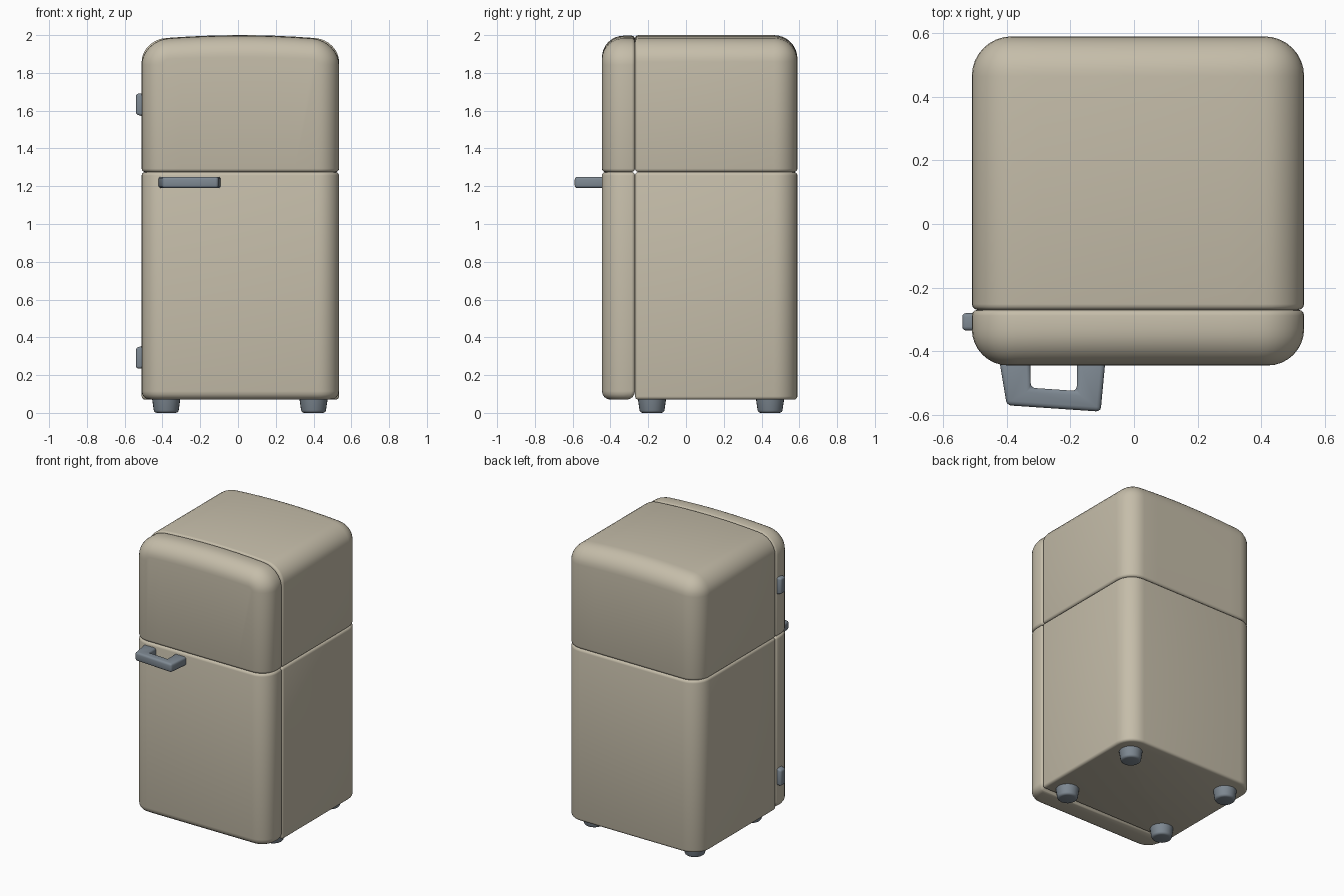
import bpy, bmesh, math
from mathutils import Vector

old = bpy.data.objects.get("Cube")
if old:
    bpy.data.objects.remove(old, do_unlink=True)


def material(name, rgb):
    m = bpy.data.materials.new(name)
    m.use_nodes = True
    m.diffuse_color = (*rgb, 1)
    m.node_tree.nodes["Principled BSDF"].inputs["Base Color"].default_value = (*rgb, 1)
    return m


CREAM = material("warm cream enamel", (0.56, 0.51, 0.40))
STEEL = material("blue grey metal", (0.21, 0.25, 0.29))


def finish(bm, name, mat):
    bmesh.ops.recalc_face_normals(bm, faces=bm.faces)
    me = bpy.data.meshes.new(name)
    bm.to_mesh(me)
    bm.free()
    me.materials.append(mat)
    ob = bpy.data.objects.new(name, me)
    bpy.context.collection.objects.link(ob)
    bpy.ops.object.select_all(action='DESELECT')
    ob.select_set(True)
    bpy.context.view_layer.objects.active = ob
    bpy.ops.object.shade_smooth_by_angle(angle=math.radians(40))
    return ob


def box(lo, hi):
    bm = bmesh.new()
    bmesh.ops.create_cube(bm, size=1)
    for v in bm.verts:
        v.co = Vector([lo[i] if v.co[i] < 0 else hi[i] for i in range(3)])
    return bm


def sharp(e):
    return len(e.link_faces) == 2 and e.calc_face_angle(0) > math.radians(50)


def round_edges(bm, rule, radius, segments):
    """Bevel the sharp edges whose two ends both satisfy the rule."""
    edges = [e for e in bm.edges if sharp(e) and all(rule(v.co) for v in e.verts)]
    bmesh.ops.bevel(bm, geom=edges, offset=radius, segments=segments,
                    profile=0.5, affect='EDGES', clamp_overlap=True)


def crown(bm):
    """Arch the top slightly from side to side."""
    for x in (-0.3, -0.2, -0.1, 0, 0.1, 0.2, 0.3):
        bmesh.ops.bisect_plane(bm, geom=bm.verts[:] + bm.edges[:] + bm.faces[:],
                               plane_co=(x, 0, 0), plane_no=(1, 0, 0))
    for v in bm.verts:
        if v.co.z > 1.7:
            v.co.z -= 0.1 * (v.co.x - MID) ** 2 * (v.co.z - 1.7) / 0.3


LEFT, RIGHT = -0.51, 0.535
MID = (LEFT + RIGHT) / 2
FRONT, SEAM, BACK = -0.445, -0.27, 0.59
BASE, SPLIT, TOP = 0.07, 1.275, 2.0
EPS = 0.001


def at_back(c):
    return c.y > BACK - EPS


def at_front(c):
    return c.y < FRONT + EPS


def at_top(c):
    return c.z > TOP - EPS


def anywhere(c):
    return True


# Cabinet: freezer compartment, rounded on top and at the back corners
bm = box((LEFT, SEAM, SPLIT), (RIGHT, BACK, TOP))
big = [e for e in bm.edges
       if (all(at_top(v.co) for v in e.verts) and any(at_back(v.co) for v in e.verts))
       or (all(at_back(v.co) for v in e.verts) and any(at_top(v.co) for v in e.verts))]
bmesh.ops.bevel(bm, geom=big, offset=0.125, segments=8, profile=0.5, affect='EDGES')
round_edges(bm, anywhere, 0.018, 3)
crown(bm)
finish(bm, "freezer_cabinet", CREAM)

# Cabinet: fridge compartment
bm = box((LEFT, SEAM, BASE), (RIGHT, BACK, SPLIT))
big = [e for e in bm.edges
       if all(at_back(v.co) for v in e.verts) and abs(e.verts[0].co.z - e.verts[1].co.z) > 1]
bmesh.ops.bevel(bm, geom=big, offset=0.125, segments=8, profile=0.5, affect='EDGES')
round_edges(bm, anywhere, 0.018, 3)
finish(bm, "fridge_cabinet", CREAM)

# Freezer door: round top corners, then the front rim down both sides
bm = box((LEFT, FRONT, SPLIT), (RIGHT, SEAM, TOP - 0.003))
big = [e for e in bm.edges if all(v.co.z > 1.9 for v in e.verts)
       and abs(e.verts[0].co.y - e.verts[1].co.y) > 0.1]
bmesh.ops.bevel(bm, geom=big, offset=0.14, segments=8, profile=0.5, affect='EDGES')
rim = [e for e in bm.edges if all(at_front(v.co) for v in e.verts)
       and any(v.co.z > SPLIT + EPS for v in e.verts)]
bmesh.ops.bevel(bm, geom=rim, offset=0.115, segments=8, profile=0.5, affect='EDGES')
round_edges(bm, anywhere, 0.018, 3)
crown(bm)
finish(bm, "freezer_door", CREAM)

# Fridge door: round front sides, then the softer bottom rim
bm = box((LEFT, FRONT, BASE), (RIGHT, SEAM, SPLIT))
big = [e for e in bm.edges if all(at_front(v.co) for v in e.verts)
       and abs(e.verts[0].co.z - e.verts[1].co.z) > 1]
bmesh.ops.bevel(bm, geom=big, offset=0.115, segments=8, profile=0.5, affect='EDGES')
round_edges(bm, lambda c: c.z < BASE + EPS and c.y < SEAM + EPS, 0.045, 4)
round_edges(bm, anywhere, 0.018, 3)
finish(bm, "fridge_door", CREAM)

# Door handle: flat U-shaped bar
outline = [(-0.425, -0.42), (-0.40, -0.57), (-0.105, -0.59), (-0.09, -0.43),
           (-0.18, -0.43), (-0.18, -0.525), (-0.325, -0.515), (-0.325, -0.43)]
bm = bmesh.new()
face = bm.faces.new([bm.verts.new((x, y, 1.19)) for x, y in outline])
up = bmesh.ops.extrude_face_region(bm, geom=[face])
bmesh.ops.translate(bm, vec=(0, 0, 0.06),
                    verts=[g for g in up["geom"] if isinstance(g, bmesh.types.BMVert)])
bmesh.ops.recalc_face_normals(bm, faces=bm.faces)
bmesh.ops.bevel(bm, geom=bm.edges[:], offset=0.014, segments=3, profile=0.5, affect='EDGES')
finish(bm, "door_handle", STEEL)

# Hinges: one end tapers towards the middle of the door
for name, low, high, taper in (("upper_hinge", 1.56, 1.69, 1), ("lower_hinge", 0.235, 0.365, -1)):
    bm = box((-0.54, -0.335, low), (-0.47, -0.28, high))
    for v in bm.verts:
        if v.co.x < -0.5 and (v.co.z < 1.6 if taper > 0 else v.co.z > 0.3):
            v.co.z += 0.02 * taper
    bmesh.ops.bevel(bm, geom=bm.edges[:], offset=0.012, segments=3, profile=0.5, affect='EDGES')
    finish(bm, name, STEEL)

# Feet: tapered round pads
for side, x in (("right", -0.38), ("left", 0.40)):
    for end, y in (("front", -0.18), ("back", 0.445)):
        bm = bmesh.new()
        bmesh.ops.create_cone(bm, cap_ends=True, segments=24, radius1=0.064,
                              radius2=0.077, depth=0.09)
        bmesh.ops.translate(bm, verts=bm.verts, vec=(x, y, 0.045))
        round_edges(bm, lambda c: c.z < 0.01, 0.014, 3)
        finish(bm, f"{end}_{side}_foot", STEEL)
